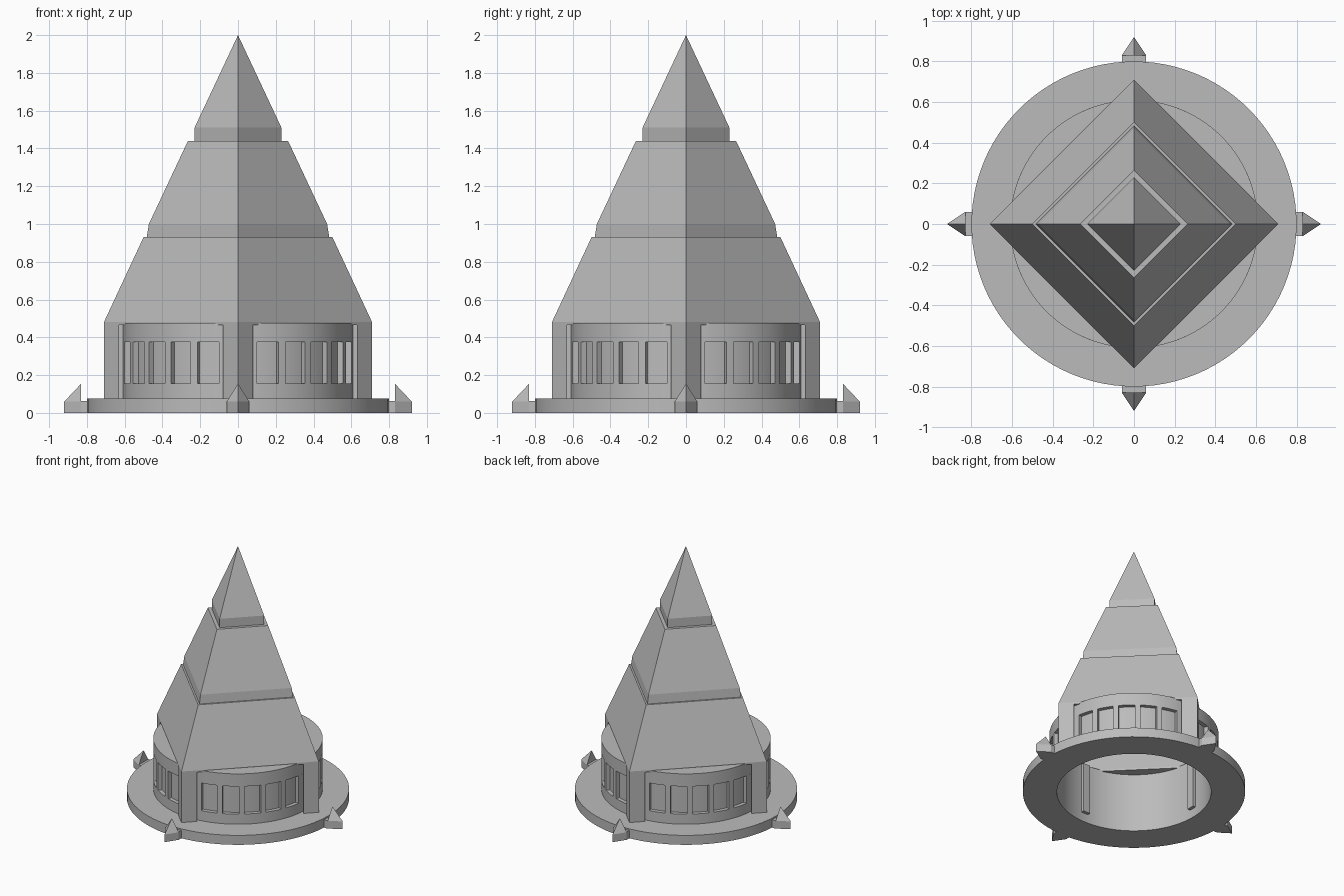
import bpy, bmesh
from math import sin, cos, radians, pi
from mathutils import Matrix, Vector

cube = bpy.data.objects.get("Cube")
if cube:
    bpy.data.objects.remove(cube, do_unlink=True)

stone = bpy.data.materials.new("grey stone")
stone.use_nodes = True
GREY = (0.5, 0.5, 0.5, 1)
stone.diffuse_color = GREY
stone.node_tree.nodes["Principled BSDF"].inputs["Base Color"].default_value = GREY


def finish(name, bm, smooth=False):
    bmesh.ops.remove_doubles(bm, verts=bm.verts, dist=0.0001)
    bmesh.ops.recalc_face_normals(bm, faces=bm.faces)
    mesh = bpy.data.meshes.new(name)
    bm.to_mesh(mesh)
    bm.free()
    mesh.materials.append(stone)
    obj = bpy.data.objects.new(name, mesh)
    bpy.context.collection.objects.link(obj)
    if smooth:
        bpy.ops.object.select_all(action='DESELECT')
        obj.select_set(True)
        bpy.context.view_layer.objects.active = obj
        bpy.ops.object.shade_smooth_by_angle(angle=radians(30))


def lathe(bm, profile, sides):
    """Turn a closed (radius, height) profile about z."""
    rings = [[bm.verts.new((r * cos(2 * pi * i / sides), r * sin(2 * pi * i / sides), z))
              for r, z in profile] for i in range(sides)]
    for i in range(sides):
        a, b = rings[i], rings[(i + 1) % sides]
        for j in range(len(profile)):
            k = (j + 1) % len(profile)
            if profile[j][0] or profile[k][0]:
                bm.faces.new((a[j], b[j], b[k], a[k]))


def ring(bm, r0, r1, z0, z1):
    lathe(bm, [(r1, z0), (r1, z1), (r0, z1), (r0, z0)], 96)


def prism(bm, outline, z0, z1, turn):
    """Extrude a flat outline upwards, turned about z."""
    low = [bm.verts.new((x, y, z0)) for x, y in outline]
    high = [bm.verts.new((x, y, z1)) for x, y in outline]
    bm.faces.new(low)
    bm.faces.new(high)
    n = len(outline)
    for i in range(n):
        j = (i + 1) % n
        bm.faces.new((low[i], low[j], high[j], high[i]))
    bmesh.ops.rotate(bm, verts=low + high, matrix=Matrix.Rotation(radians(turn), 3, 'Z'))


def arc(r, a0, a1, steps):
    angles = [radians(a0 + (a1 - a0) * i / steps) for i in range(steps + 1)]
    return [(r * cos(a), r * sin(a)) for a in angles]


# Round foundation, open in the middle
bm = bmesh.new()
ring(bm, 0.555, 0.8, 0, 0.075)
finish("foundation_ring", bm, True)

# Drum: continuous inner wall with bands above and below the windows
for name, r0, r1, z0, z1 in (("drum_inner_wall", 0.555, 0.58, 0.075, 0.475),
                             ("drum_lower_band", 0.58, 0.61, 0.075, 0.155),
                             ("drum_upper_band", 0.58, 0.61, 0.375, 0.475)):
    bm = bmesh.new()
    ring(bm, r0, r1, z0, z1)
    finish(name, bm, True)

# Piers between the windows, five windows to a quarter
bm = bmesh.new()
STEP, HALF = 15, 5.6
for quarter in range(4):
    for k in range(5):
        a0 = k * STEP + HALF if k else HALF - STEP
        a1 = (k + 1) * STEP - HALF
        prism(bm, arc(0.61, a0, a1, 6) + arc(0.579, a1, a0, 6), 0.155, 0.375, quarter * 90)
finish("window_piers", bm, True)

# Flat roof pieces of the drum beside the spire
bm = bmesh.new()
for k in range(4):
    prism(bm, arc(0.56, 45 - 28.9, 45 + 28.9, 16), 0.465, 0.475, k * 90)
finish("drum_roof", bm)

# Hollow four-sided spire in three tiers
bm = bmesh.new()
outer = [(0.71, 0.465), (0.71, 0.48), (0.5, 0.93), (0.483, 0.93), (0.472, 1.0),
         (0.265, 1.44), (0.23, 1.44), (0.23, 1.51), (0, 2.0)]
inner = [(0, 1.9), (0.2, 1.46), (0.68, 0.48), (0.68, 0.465)]
lathe(bm, outer + inner, 4)
finish("tiered_spire", bm)

# Corner posts with a rib reaching through the drum, and the soffit above
post = [(0.71, 0), (0.63, 0.08), (0.635, 0.03), (0.53, 0.03),
        (0.53, -0.03), (0.635, -0.03), (0.63, -0.08)]
soffit = [(0.705, 0), (0.59, 0.115), (0.59, -0.115)]
for name, outline, z0, z1 in (("corner_posts", post, 0.07, 0.466),
                              ("corner_soffits", soffit, 0.466, 0.479)):
    bm = bmesh.new()
    for k in range(4):
        prism(bm, outline, z0, z1, k * 90)
    finish(name, bm)

# Pointed markers around the foundation
bm = bmesh.new()
for k in range(4):
    prism(bm, [(0.78, -0.06), (0.831, -0.06), (0.831, 0.06), (0.78, 0.06)], 0, 0.063, k * 90)
    prism(bm, [(0.83, -0.06), (0.92, 0), (0.83, 0.06)], 0, 0.06, k * 90)
    spin = Matrix.Rotation(radians(90 * k), 3, 'Z')
    left, tip, right, peak = [bm.verts.new(spin @ Vector(p)) for p in (
        (0.83, -0.06, 0.06), (0.92, 0, 0.06), (0.83, 0.06, 0.06), (0.83, 0, 0.155))]
    for face in ((left, tip, peak), (tip, right, peak), (right, left, peak)):
        bm.faces.new(face)
finish("pointed_markers", bm)
